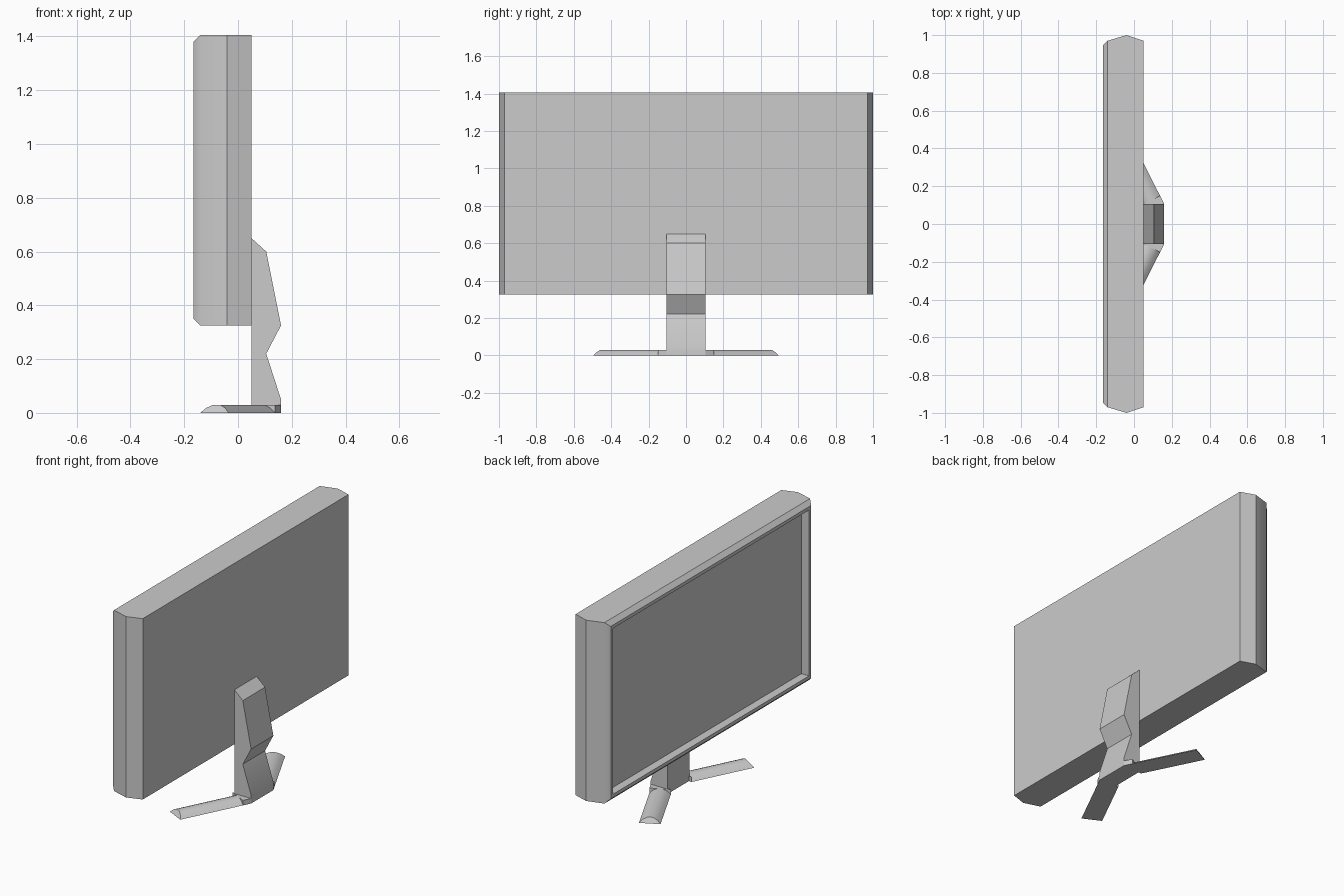
import bpy, bmesh, math
from mathutils import Vector

cube = bpy.data.objects.get("Cube")
if cube:
    bpy.data.objects.remove(cube, do_unlink=True)

grey = bpy.data.materials.new("plain grey")
grey.use_nodes = True
colour = (0.6, 0.6, 0.6, 1)
grey.diffuse_color = colour
grey.node_tree.nodes["Principled BSDF"].inputs["Base Color"].default_value = colour


def loft(name, rings):
    """Skin a list of matching rings and cap both ends."""
    bm = bmesh.new()
    loops = [[bm.verts.new(p) for p in ring] for ring in rings]
    n = len(loops[0])
    for a, b in zip(loops, loops[1:]):
        for i in range(n):
            j = (i + 1) % n
            bm.faces.new((a[i], a[j], b[j], b[i]))
    bm.faces.new(loops[0][::-1])
    bm.faces.new(loops[-1])
    bmesh.ops.recalc_face_normals(bm, faces=bm.faces)
    mesh = bpy.data.meshes.new(name)
    bm.to_mesh(mesh)
    bm.free()
    mesh.materials.append(grey)
    obj = bpy.data.objects.new(name, mesh)
    bpy.context.collection.objects.link(obj)
    bpy.ops.object.select_all(action='DESELECT')
    obj.select_set(True)
    bpy.context.view_layer.objects.active = obj
    bpy.ops.object.shade_smooth_by_angle(angle=math.radians(30))
    return obj


# Panel: bulging sides, chamfered front rim and recessed screen
# (x, half width, half height) from the back to the screen
middle = 0.865
sections = [(0.05, 0.97, 0.54), (-0.04, 1.0, 0.54), (-0.14, 0.97, 0.54),
            (-0.165, 0.945, 0.515), (-0.165, 0.925, 0.495), (-0.115, 0.925, 0.495)]
loft("screen_panel", [
    [(x, sy * w, middle + sz * h) for sy, sz in ((-1, -1), (1, -1), (1, 1), (-1, 1))]
    for x, w, h in sections])

# Pillar: kinked side profile extruded across
profile = [(0.05, 0), (0.16, 0), (0.16, 0.05), (0.105, 0.22),
           (0.16, 0.325), (0.105, 0.6), (0.05, 0.65)]
loft("stand_pillar", [[(x, y, z) for x, z in profile] for y in (-0.105, 0.105)])

# Feet: splayed legs with a rounded top and sloped tips, joined by small blocks
arch = [(-0.059, 0), (-0.04, 0.018), (-0.015, 0.03),
        (0.015, 0.03), (0.04, 0.018), (0.059, 0)]
root, tip = Vector((0.085, 0.123)), Vector((-0.088, 0.468))
along = (tip - root).normalized()
across = Vector((along.y, -along.x))
for side, label in ((1, "left"), (-1, "right")):
    rings = []
    for base, lean in ((root, 0), (tip, -0.6)):
        ring = []
        for u, z in arch:
            p = base + across * u + along * z * lean
            ring.append((p.x, side * p.y, z))
        rings.append(ring)
    loft(label + "_foot", rings)
    inner, outer = root - across * 0.059, root + across * 0.059
    block = [(0.05, 0.1), (0.16, 0.105), tuple(outer), tuple(inner)]
    loft(label + "_foot_joint", [[(x, side * y, z) for x, y in block] for z in (0, 0.03)])
